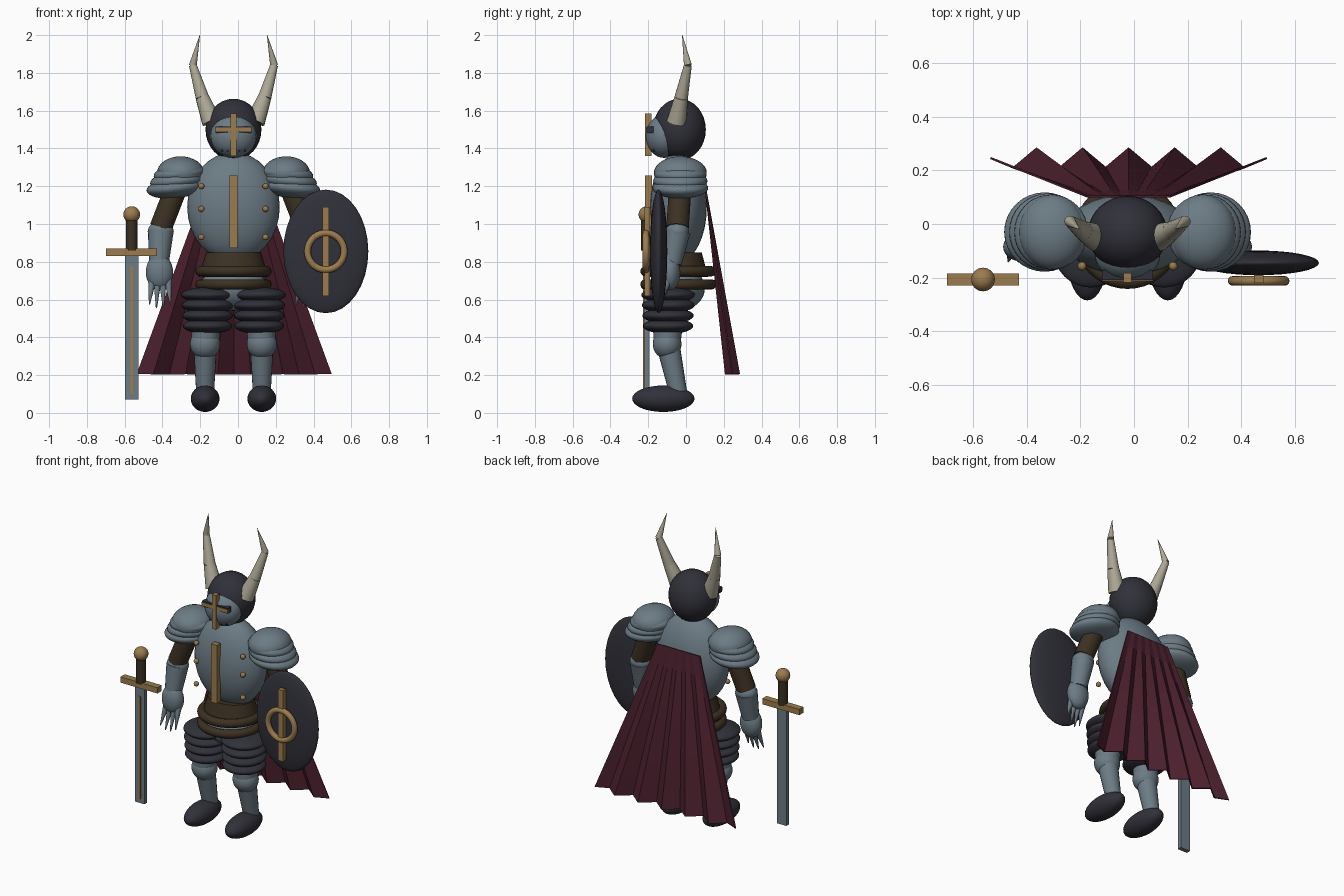
import bpy, bmesh, math
from mathutils import Vector

if "Cube" in bpy.data.objects:
    bpy.data.objects.remove(bpy.data.objects["Cube"], do_unlink=True)

CX = -0.024  # body centre line


def material(name, rgb):
    m = bpy.data.materials.new(name)
    m.use_nodes = True
    m.diffuse_color = (*rgb, 1)
    m.node_tree.nodes["Principled BSDF"].inputs["Base Color"].default_value = (*rgb, 1)
    return m


STEEL = material("steel", (0.15, 0.2, 0.235))
DARK = material("dark iron", (0.03, 0.03, 0.042))
GOLD = material("gold", (0.33, 0.2, 0.075))
LEATHER = material("brown leather", (0.045, 0.03, 0.016))
WINE = material("wine cloth", (0.07, 0.014, 0.026))
HORN = material("horn", (0.42, 0.39, 0.3))


def finish(name, mat, smooth=True):
    ob = bpy.context.object
    ob.name = name
    ob.data.materials.append(mat)
    if smooth:
        bpy.ops.object.shade_smooth_by_angle(angle=math.radians(40))
    return ob


def ball(name, mat, loc, size, tilt=0):
    bpy.ops.mesh.primitive_uv_sphere_add(segments=32, ring_count=16, location=loc, rotation=(0, tilt, 0))
    bpy.context.object.scale = size
    return finish(name, mat)


def box(name, mat, loc, size):
    bpy.ops.mesh.primitive_cube_add(size=1, location=loc)
    bpy.context.object.scale = size
    return finish(name, mat, False)


def rod(name, mat, a, b, r1, r2, sides=20):
    a, b = Vector(a), Vector(b)
    bpy.ops.mesh.primitive_cone_add(vertices=sides, radius1=r1, radius2=r2, depth=(b - a).length,
                                    location=(a + b) / 2)
    bpy.context.object.rotation_euler = (b - a).to_track_quat('Z', 'Y').to_euler()
    return finish(name, mat)


def ring(name, mat, loc, major, minor, rot=(0, 0, 0)):
    bpy.ops.mesh.primitive_torus_add(location=loc, rotation=rot, major_radius=major, minor_radius=minor,
                                     major_segments=40, minor_segments=12)
    return finish(name, mat)


# Head
ball("helmet", DARK, (CX, -0.035, 1.5), (0.148, 0.14, 0.163))
ball("face_plate", STEEL, (CX, -0.115, 1.465), (0.122, 0.098, 0.115))
box("eye_slit", DARK, (CX, -0.19, 1.5), (0.19, 0.036, 0.034))
box("visor_cross_bar", GOLD, (CX, -0.206, 1.5), (0.19, 0.012, 0.022))
box("visor_upright", GOLD, (CX, -0.2, 1.472), (0.03, 0.036, 0.225))
for i in (-2, -1, 1, 2):
    box("breath_slot", DARK, (CX + i * 0.03, -0.187 + abs(i) * 0.009, 1.4), (0.008, 0.012, 0.03))

# Torso
ball("breastplate", STEEL, (CX, -0.04, 1.09), (0.245, 0.15, 0.29))
box("breast_ridge", GOLD, (CX, -0.198, 1.065), (0.042, 0.038, 0.385))
ball("pelvis", STEEL, (CX, -0.04, 0.66), (0.18, 0.14, 0.12))
rod("waist_band", LEATHER, (CX, -0.04, 0.72), (CX, -0.04, 0.85), 0.185, 0.145, 32).scale.y = 0.85
for z in (0.75, 0.68):
    ring("belt", LEATHER, (CX, -0.04, z), 0.175, 0.027)

# Parts repeated on both sides
for s, side in ((-1, "right"), (1, "left")):
    def at(dx, y, z):
        return (CX + s * dx, y, z)

    # Horn made of jointed tapering pieces
    path = [(0.115, -0.05, 1.54, 0.052), (0.165, -0.025, 1.67, 0.036),
            (0.215, 0.01, 1.84, 0.021), (0.178, -0.02, 2.0, 0.001)]
    for p, q in zip(path, path[1:]):
        rod(side + "_horn", HORN, at(*p[:3]), at(*q[:3]), p[3], q[3], 16)

    for z in (1.2, 1.08, 0.93):
        ball(side + "_rivet", GOLD, at(0.17, -0.157, z), (0.016,) * 3)

    # Layered shoulder armour
    ball(side + "_shoulder", STEEL, at(0.28, -0.03, 1.27), (0.125, 0.14, 0.088))
    for i in range(3):
        ball(side + "_shoulder_plate", STEEL, at(0.285 + i * 0.012, -0.03, 1.265 - i * 0.037),
             (0.138 + i * 0.007, 0.14 + i * 0.004, 0.055), s * 0.1)

    # Arm, gauntlet and fingers
    rod(side + "_upper_arm", LEATHER, at(0.3, -0.03, 1.2), at(0.385, -0.045, 0.98), 0.06, 0.06)
    ball(side + "_elbow", STEEL, at(0.385, -0.045, 0.96), (0.069, 0.062, 0.055))
    rod(side + "_forearm", STEEL, at(0.385, -0.045, 0.96), at(0.395, -0.075, 0.79), 0.068, 0.052)
    ball(side + "_hand", STEEL, at(0.392, -0.085, 0.745), (0.072, 0.055, 0.095))
    for i in range(4):
        rod(side + "_finger", STEEL, at(0.43 - i * 0.028, -0.095, 0.7),
            at(0.445 - i * 0.037, -0.14, 0.575 - 0.02 * (i in (1, 2))), 0.021, 0.003, 10)

    # Leg
    rod(side + "_thigh", STEEL, at(0.14, -0.09, 0.64), at(0.15, -0.1, 0.36), 0.1, 0.07)
    for i in range(4):
        ball(side + "_thigh_plate", DARK, at(0.137, -0.095, 0.625 - i * 0.055),
             (0.14 - i * 0.003, 0.142 - i * 0.003, 0.042))
    ball(side + "_knee", STEEL, at(0.15, -0.1, 0.365), (0.08, 0.076, 0.08))
    rod(side + "_shin", STEEL, at(0.15, -0.095, 0.36), at(0.15, -0.04, 0.1), 0.062, 0.047)
    ball(side + "_foot", DARK, at(0.15, -0.12, 0.075), (0.076, 0.165, 0.07))

# Shield
ball("shield", DARK, (0.465, -0.145, 0.855), (0.225, 0.046, 0.327))
box("shield_bar", GOLD, (0.465, -0.205, 0.855), (0.036, 0.03, 0.47))
ring("shield_ring", GOLD, (0.465, -0.212, 0.855), 0.097, 0.018, (math.pi / 2, 0, 0))

# Sword
SX, SY = -0.563, -0.207
ball("pommel", GOLD, (SX, SY, 1.05), (0.044,) * 3)
rod("grip", LEATHER, (SX, SY, 0.86), (SX, SY, 1.03), 0.03, 0.03)
box("crossguard", GOLD, (SX, SY, 0.85), (0.27, 0.044, 0.038))
box("blade", STEEL, (SX, SY, 0.45), (0.07, 0.028, 0.76))
box("blade_inlay", GOLD, (SX, SY - 0.016, 0.437), (0.016, 0.008, 0.675))

# Cape: pleats deepen towards the hem
COLS, ROWS = 12, 8
bm = bmesh.new()
grid = []
for j in range(ROWS + 1):
    t = j / ROWS
    half = 0.155 + 0.36 * t
    row = []
    for i in range(COLS + 1):
        u = i / COLS * 2 - 1
        fold = 0.0 if i in (0, COLS) else (-1) ** i * 0.036 * t
        row.append(bm.verts.new((-0.02 + u * half, 0.103 + 0.143 * t + fold, 1.19 - 0.985 * t)))
    grid.append(row)
for a, b in zip(grid, grid[1:]):
    for i in range(COLS):
        bm.faces.new((a[i], a[i + 1], b[i + 1], b[i]))
bmesh.ops.recalc_face_normals(bm, faces=bm.faces)
mesh = bpy.data.meshes.new("cape")
bm.to_mesh(mesh)
bm.free()
mesh.materials.append(WINE)
cape = bpy.data.objects.new("cape", mesh)
bpy.context.collection.objects.link(cape)
thick = cape.modifiers.new("thickness", 'SOLIDIFY')
thick.thickness = 0.008
thick.offset = 0
